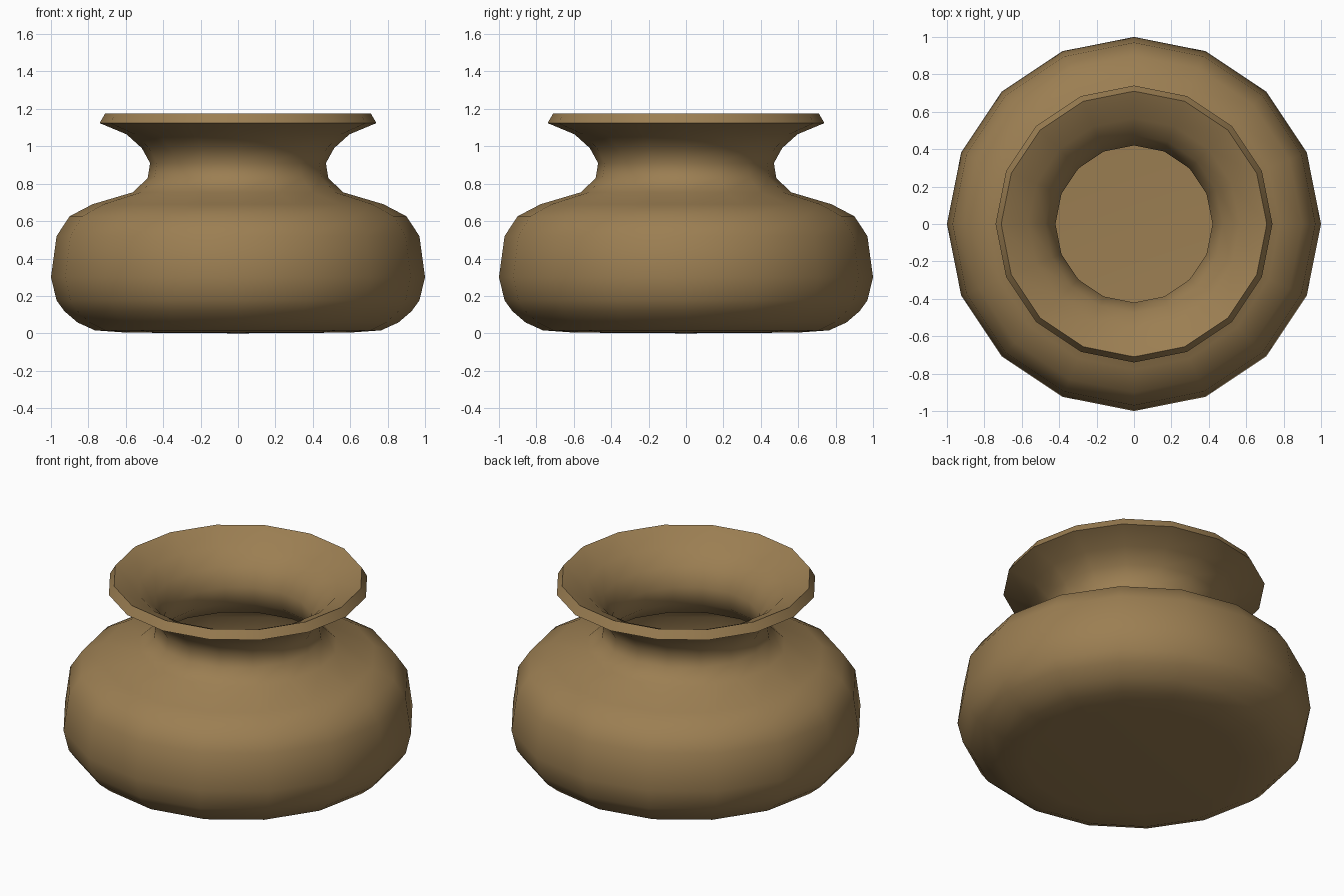
import bpy, bmesh, math

if "Cube" in bpy.data.objects:
    bpy.data.objects.remove(bpy.data.objects["Cube"])

SIDES = 16

# Outer wall, from the centre of the base up to the flared rim (radius, height)
outer = [(0, 0), (0.6, 0.004), (0.765, 0.016), (0.858, 0.058), (0.928, 0.118),
         (0.97, 0.176), (1.0, 0.30), (0.97, 0.52), (0.9, 0.626), (0.778, 0.69),
         (0.562, 0.754), (0.483, 0.83), (0.47, 0.91), (0.514, 0.99),
         (0.596, 1.064), (0.74, 1.124), (0.71, 1.176)]

# Inner wall, from the rim down to the centre of the floor
inner = [(0.565, 1.107), (0.475, 1.023), (0.42, 0.92), (0.435, 0.808),
         (0.53, 0.712), (0.755, 0.645), (0.868, 0.588), (0.922, 0.505),
         (0.95, 0.30), (0.922, 0.192), (0.89, 0.15), (0.83, 0.1),
         (0.755, 0.065), (0.6, 0.053), (0, 0.05)]

# Turn the profile around z
bm = bmesh.new()
verts = [bm.verts.new((r, 0, z)) for r, z in outer + inner]
edges = [bm.edges.new(pair) for pair in zip(verts, verts[1:])]
bmesh.ops.spin(bm, geom=verts + edges, cent=(0, 0, 0), axis=(0, 0, 1),
               angle=2 * math.pi, steps=SIDES)
bmesh.ops.remove_doubles(bm, verts=bm.verts, dist=0.0005)
bmesh.ops.recalc_face_normals(bm, faces=bm.faces)
mesh = bpy.data.meshes.new("pot")
bm.to_mesh(mesh)
bm.free()
pot = bpy.data.objects.new("pot", mesh)
bpy.context.collection.objects.link(pot)

# Clay colour
clay = bpy.data.materials.new("clay")
clay.diffuse_color = (0.33, 0.21, 0.085, 1)
clay.use_nodes = True
clay.node_tree.nodes["Principled BSDF"].inputs["Base Color"].default_value = clay.diffuse_color
mesh.materials.append(clay)

# Smooth body with crisp rim edges
bpy.context.view_layer.objects.active = pot
pot.select_set(True)
bpy.ops.object.shade_smooth_by_angle(angle=math.radians(60))
